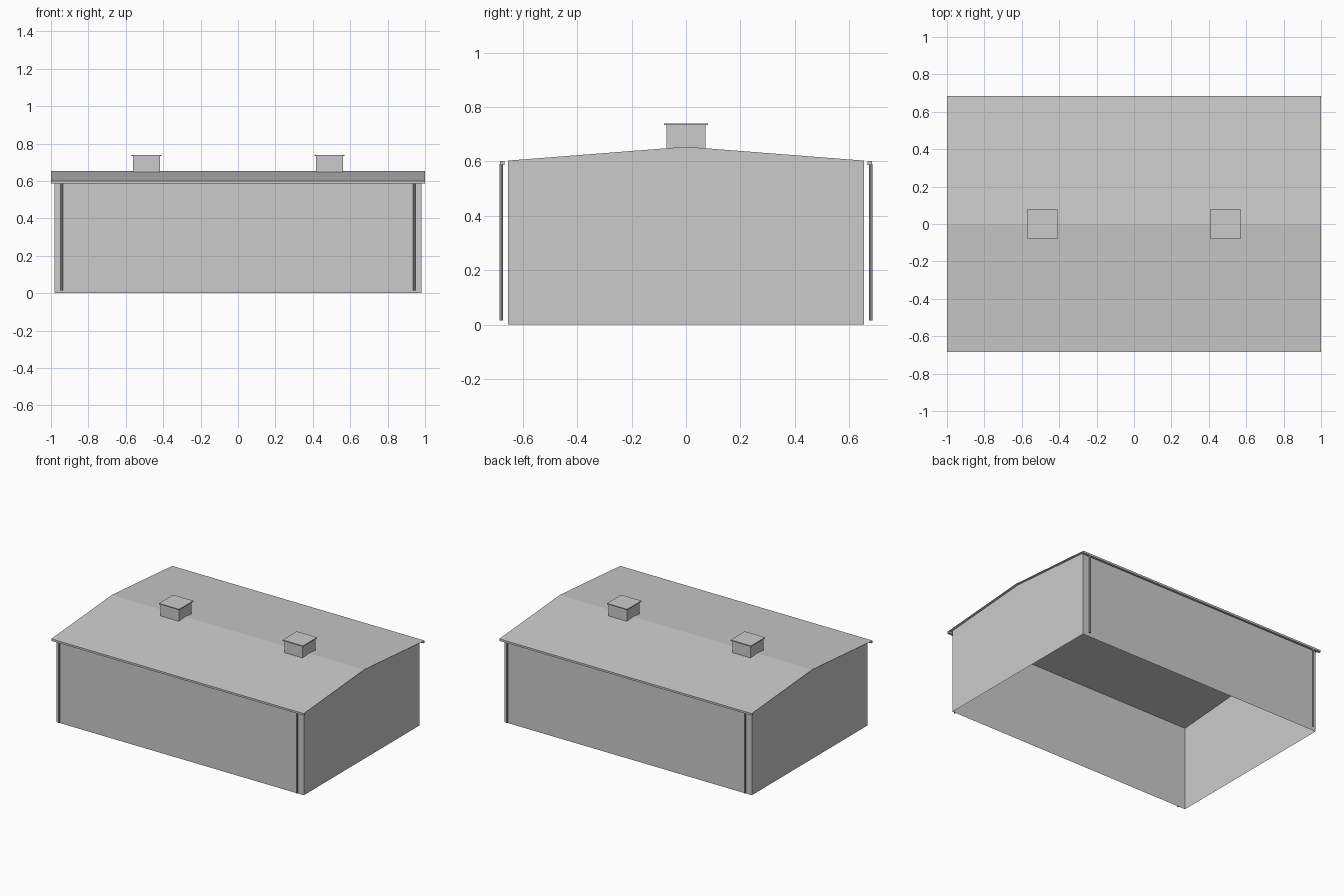
import bpy, bmesh

if "Cube" in bpy.data.objects:
    bpy.data.objects.remove(bpy.data.objects["Cube"])

WX, WY, WALL_H = 0.98, 0.655, 0.603      # wall half sizes and eave height
RX, RY, RIDGE_H = 1.0, 0.68, 0.654       # roof half sizes and ridge height
SLOPE = (RIDGE_H - WALL_H) / WY
EAVE_H = RIDGE_H - SLOPE * RY


def sheet(name, polygons):
    """Thin-surface object from a few polygons."""
    bm = bmesh.new()
    for poly in polygons:
        bm.faces.new([bm.verts.new(p) for p in poly])
    bmesh.ops.remove_doubles(bm, verts=bm.verts, dist=1e-5)
    bmesh.ops.recalc_face_normals(bm, faces=bm.faces)
    mesh = bpy.data.meshes.new(name)
    bm.to_mesh(mesh)
    bm.free()
    obj = bpy.data.objects.new(name, mesh)
    bpy.context.collection.objects.link(obj)
    return obj


def box(name, lo, hi):
    bpy.ops.mesh.primitive_cube_add(size=1, location=[(a + b) / 2 for a, b in zip(lo, hi)])
    obj = bpy.context.object
    obj.name = name
    obj.scale = [b - a for a, b in zip(lo, hi)]
    return obj


# Walls: open shell with gabled ends
walls = []
for s in (-1, 1):
    walls.append([(-WX, s * WY, 0), (WX, s * WY, 0), (WX, s * WY, WALL_H), (-WX, s * WY, WALL_H)])
    walls.append([(s * WX, -WY, 0), (s * WX, WY, 0), (s * WX, WY, WALL_H),
                  (s * WX, 0, RIDGE_H), (s * WX, -WY, WALL_H)])
sheet("walls", walls)

# Roof: two thin slopes with a small overhang
sheet("roof", [[(-RX, -RY, EAVE_H), (RX, -RY, EAVE_H), (RX, 0, RIDGE_H), (-RX, 0, RIDGE_H)],
               [(-RX, 0, RIDGE_H), (RX, 0, RIDGE_H), (RX, RY, EAVE_H), (-RX, RY, EAVE_H)]])

# Gutters along the eaves, with a downpipe near each corner
for s, side in ((-1, "front"), (1, "back")):
    y0, y1 = sorted((s * 0.668, s * 0.684))
    box(side + "_gutter", (-RX, y0, 0.587), (RX, y1, 0.601))
    for x in (-0.942, 0.942):
        bpy.ops.mesh.primitive_cylinder_add(vertices=8, radius=0.006, depth=0.575,
                                            location=(x, s * 0.679, 0.3025))
        bpy.context.object.name = side + "_downpipe"
        bpy.ops.object.shade_smooth_by_angle()

# Roof vents with flat caps
for x in (-0.49, 0.49):
    box("vent", (x - 0.072, -0.072, 0.645), (x + 0.072, 0.072, 0.734))
    box("vent_cap", (x - 0.08, -0.08, 0.733), (x + 0.08, 0.08, 0.74))
